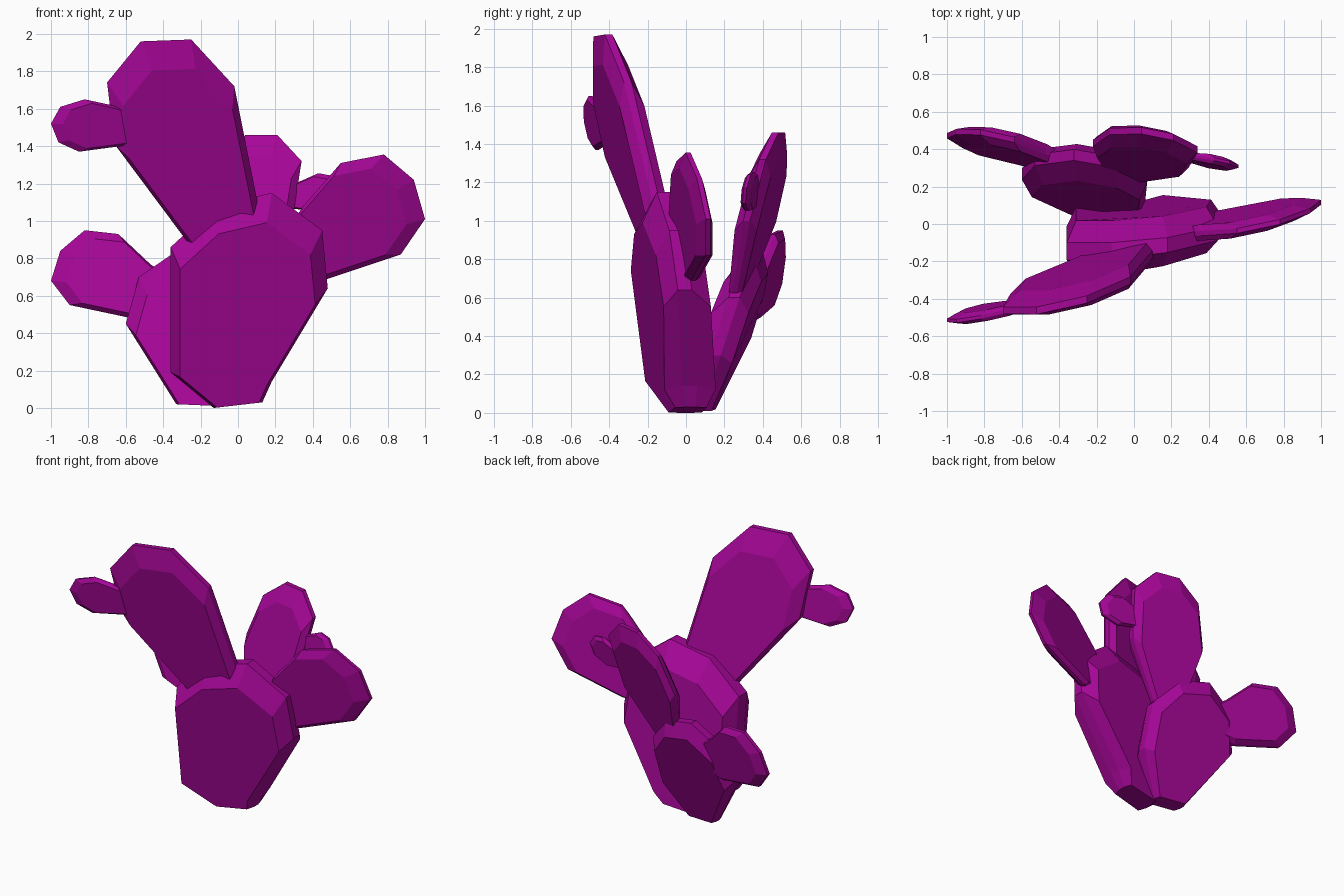
import bpy, bmesh

if "Cube" in bpy.data.objects:
    bpy.data.objects.remove(bpy.data.objects["Cube"])

mat = bpy.data.materials.new("cactus_purple")
mat.diffuse_color = (0.38, 0.002, 0.31, 1)
mat.use_nodes = True
mat.node_tree.nodes["Principled BSDF"].inputs["Base Color"].default_value = mat.diffuse_color


def pad(name, outline, centre, lean, half, inset=0.86, taper=0.0):
    """Faceted cactus pad: outline in (x, z), starting and ending at the base edge.
    centre = a point on the mid plane, lean = slope of y along x and z,
    taper = how much the front bulge shrinks towards +x."""
    cx, cy, cz = centre
    n = len(outline)
    ax = (outline[0][0] + outline[-1][0]) / 2
    az = (outline[0][1] + outline[-1][1]) / 2
    bm = bmesh.new()
    rings = []
    # front face, front rim, back rim, back face
    for scale, off in ((inset, -half), (1, -half * 0.3), (1, half * 0.3), (inset, half)):
        ring = []
        for i, (px, pz) in enumerate(outline):
            x, z = ax + (px - ax) * scale, az + (pz - az) * scale
            thin = 0.6 if i in (0, n - 1) else 1
            if off < 0:
                thin *= 1 - taper * (x - cx)
            y = cy + lean[0] * (x - cx) + lean[1] * (z - cz) + off * thin
            ring.append(bm.verts.new((x, y, z)))
        rings.append(ring)
    bm.faces.new(rings[0])
    bm.faces.new(rings[-1][::-1])
    for a, b in zip(rings, rings[1:]):
        for i in range(n):
            j = (i + 1) % n
            bm.faces.new((a[i], b[i], b[j], a[j]))
    bmesh.ops.recalc_face_normals(bm, faces=bm.faces)
    me = bpy.data.meshes.new(name)
    bm.to_mesh(me)
    bm.free()
    me.materials.append(mat)
    ob = bpy.data.objects.new(name, me)
    bpy.context.collection.objects.link(ob)
    return ob


# Front branch: main pad with an upper pad, a small bud pad and a right pad
pad("front_main_pad",
    [(-.13, .0), (-.36, .19), (-.36, .86), (-.12, 1.08), (.18, 1.15),
     (.45, .95), (.48, .64), (.18, .14), (.13, .03)],
    (.05, -.058, .6), (.12, -.13), .138, taper=.6)
pad("front_upper_pad",
    [(-.22, .82), (-.66, 1.41), (-.70, 1.74), (-.52, 1.96), (-.25, 1.97),
     (-.02, 1.72), (.11, 1.07), (.04, .88)],
    (-.33, -.332, 1.5), (.23, -.19), .065)
pad("front_bud_pad",
    [(-.55, 1.41), (-.85, 1.37), (-.96, 1.42), (-1.0, 1.52), (-.95, 1.61),
     (-.82, 1.65), (-.68, 1.62), (-.55, 1.58)],
    (-.8, -.475, 1.52), (.2, -.15), .03)
pad("front_right_pad",
    [(.26, .95), (.35, 1.08), (.55, 1.31), (.78, 1.355), (.94, 1.22),
     (1.0, 1.01), (.87, .82), (.48, .69), (.32, .68)],
    (.7, .038, 1.05), (.24, -.15), .043)

# Back branch: main pad with an upper pad, a small bud pad and a left pad
pad("back_main_pad",
    [(-.33, .02), (-.60, .45), (-.53, .70), (-.32, .845), (-.08, .79),
     (.07, .60), (.06, .30), (-.10, .01)],
    (-.28, .235, .45), (-.1, .33), .098)
pad("back_upper_pad",
    [(-.16, .68), (-.22, 1.05), (-.13, 1.33), (.04, 1.46), (.21, 1.46),
     (.34, 1.32), (.29, 1.0), (.05, .62)],
    (.05, .378, 1.05), (-.2, .29), .058)
pad("back_bud_pad",
    [(.26, 1.18), (.43, 1.255), (.51, 1.24), (.56, 1.17), (.53, 1.09),
     (.42, 1.05), (.26, 1.07)],
    (.42, .333, 1.15), (-.2, .15), .026)
pad("back_left_pad",
    [(-.40, .72), (-.47, .77), (-.64, .93), (-.82, .95), (-.95, .84),
     (-1.0, .68), (-.9, .55), (-.57, .48), (-.42, .52)],
    (-.75, .43, .72), (-.2, .2), .047)
